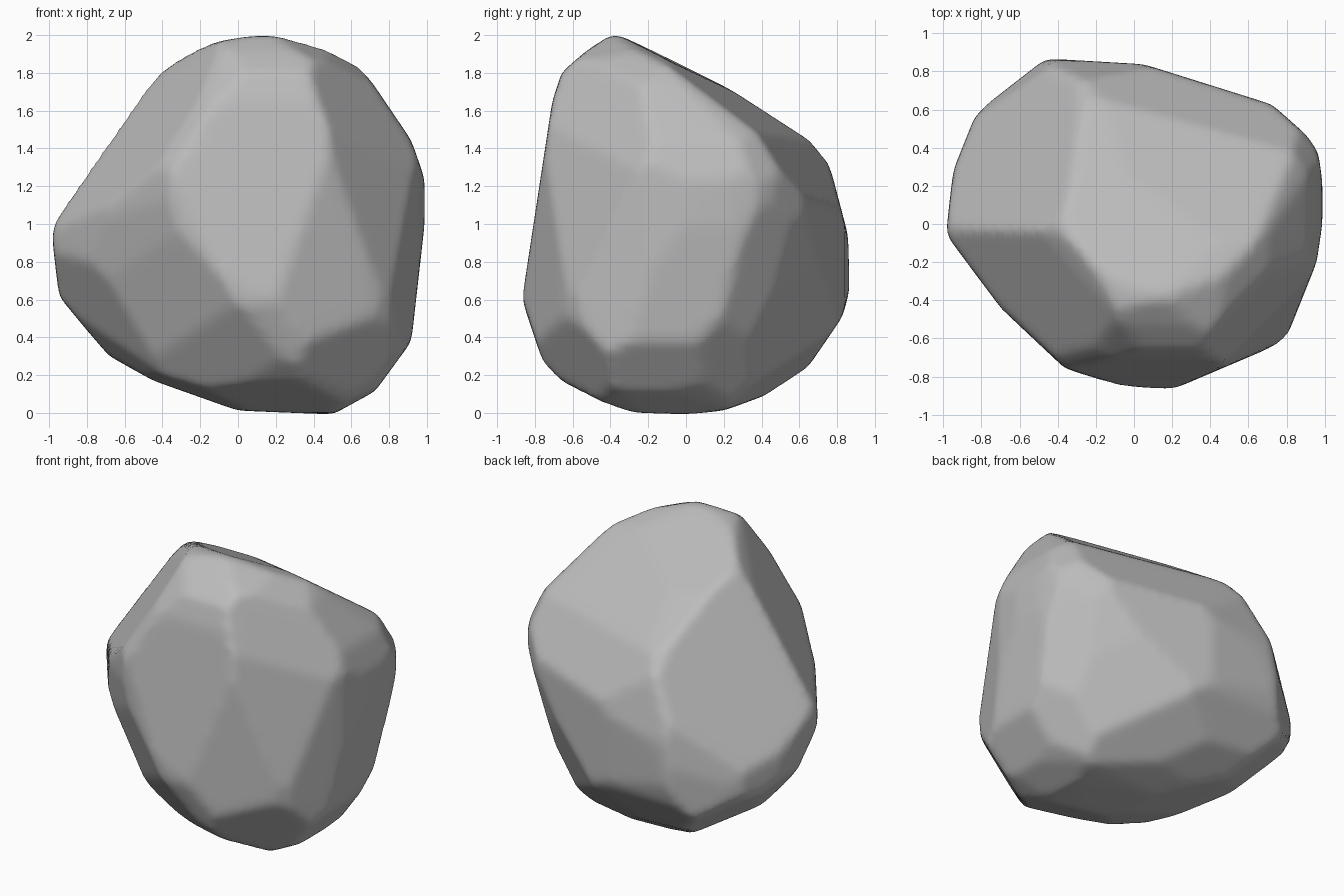
import bpy
import bmesh
from math import sin, cos, radians
from mathutils import Vector

MARGIN = 0.008

cube = bpy.data.objects.get("Cube")
if cube:
    bpy.data.objects.remove(cube, do_unlink=True)


def axes(azimuth, elevation):
    """Horizontal and vertical axes of a carving direction."""
    a, e = radians(azimuth), radians(elevation)
    across = Vector((cos(a), sin(a), 0))
    upward = Vector((-sin(a) * sin(e), cos(a) * sin(e), cos(e)))
    return across, upward


def hull_of(points):
    """Convex mesh around a set of points."""
    bm = bmesh.new()
    for point in points:
        bm.verts.new(point)
    bmesh.ops.remove_doubles(bm, verts=bm.verts[:], dist=0.004)
    bmesh.ops.convex_hull(bm, input=bm.verts[:], use_existing_faces=False)
    loose = [v for v in bm.verts if not v.link_faces]
    bmesh.ops.delete(bm, geom=loose, context="VERTS")
    return bm


def chop(bm, normal, distance):
    """Strike off everything beyond one plane and close the stone again."""
    normal = Vector(normal)
    length = normal.length
    normal = normal / length
    distance = distance / length + MARGIN
    if max(v.co.dot(normal) for v in bm.verts) <= distance:
        return bm
    everything = bm.verts[:] + bm.edges[:] + bm.faces[:]
    bmesh.ops.bisect_plane(bm, geom=everything, dist=0.0001,
                           plane_co=normal * distance, plane_no=normal,
                           clear_outer=True)
    points = [v.co.copy() for v in bm.verts]
    bm.free()
    return hull_of(points)


def carve(bm, azimuth, elevation, outline):
    """Chop along every edge of an outline seen from one direction."""
    across, upward = axes(azimuth, elevation)
    points = [Vector(p) for p in outline]
    middle = sum(points, Vector((0, 0))) / len(points)
    for start, end in zip(points, points[1:] + points[:1]):
        edge = end - start
        side = Vector((edge.y, -edge.x)).normalized()
        if side.dot(start - middle) < 0:
            side = -side
        reach = max(side.dot(p) for p in points)
        bm = chop(bm, across * side.x + upward * side.y, reach)
    return bm


# Outlines of the boulder from its main directions
front_outline = [
    (.14, 2), (.48, 1.93), (.58, 1.88), (.7, 1.75), (.91, 1.44), (.98, 1.24),
    (.98, 1), (.91, .38), (.72, .12), (.5, 0), (0, .02), (-.62, .24),
    (-.8, .45), (-.94, .62), (-.98, .95), (-.9, 1.15), (-.52, 1.7),
    (-.32, 1.88), (-.1, 1.96)]
side_outline = [
    (-.42, 2), (-.13, 1.95), (.63, 1.46), (.75, 1.32), (.85, .94), (.86, .65),
    (.82, .51), (.58, .16), (.2, .02), (0, 0), (-.28, .01), (-.58, .11),
    (-.72, .18), (-.86, .6), (-.7, 1.65), (-.65, 1.8)]
top_outline = [
    (-.46, .86), (.05, .83), (.72, .62), (.9, .46), (.96, .37), (.98, .22),
    (.98, 0), (.95, -.2), (.79, -.6), (.67, -.66), (.2, -.86), (-.08, -.84),
    (-.36, -.75), (-.6, -.56), (-.98, -.05), (-.94, .28), (-.82, .58)]
front_corner_outline = [
    (-.17, 1.75), (-.3, 1.75), (-.72, 1.3), (-.81, 1.08), (-.76, .74),
    (-.6, .28), (-.37, -.03), (-.16, -.19), (.09, -.24), (.35, -.19),
    (.59, -.05), (.78, .23), (.97, .91), (.97, 1.04), (.92, 1.19), (.83, 1.34),
    (.38, 1.53)]
back_corner_outline = [
    (.15, 1.98), (-.22, 1.95), (-.39, 1.87), (-.84, 1.49), (-.97, 1.24),
    (-.97, 1.05), (-.85, .66), (-.67, .22), (-.4, .01), (-.05, -.12),
    (.37, .01), (.57, .2), (.81, .65), (.78, 1.27), (.59, 1.64), (.41, 1.87)]
low_corner_outline = [
    (-.38, 1.83), (-.52, 1.85), (-.67, 1.74), (-.84, 1.37), (-.97, .64),
    (-.96, .5), (-.72, .09), (-.19, -.02), (.23, .03), (.61, .17), (.92, .4),
    (.98, .46), (.98, .58), (.89, 1.06), (.72, 1.36), (.52, 1.54)]

# Rough block, carved direction by direction
block = [Vector((x, y, z)) for x in (-1.1, 1.1) for y in (-1, 1)
         for z in (-.1, 2.1)]
stone = hull_of(block)
for azimuth, elevation, outline in (
        (0, 0, front_outline), (90, 0, side_outline), (0, 90, top_outline),
        (45, 25, front_corner_outline), (225, 25, back_corner_outline),
        (135, -20, low_corner_outline)):
    stone = carve(stone, azimuth, elevation, outline)

# Broad flat facets: sloping top, upper back, back flank, front shoulder
for normal, distance in (((.15, .69, 1), 1.86), ((.25, 1, .65), 1.54),
                         ((-.82, .49, .58), 1.37), ((-1, -.53, .69), 1.68)):
    stone = chop(stone, normal, distance)

bmesh.ops.recalc_face_normals(stone, faces=stone.faces[:])
mesh = bpy.data.meshes.new("boulder")
stone.to_mesh(mesh)
stone.free()
boulder = bpy.data.objects.new("boulder", mesh)
bpy.context.collection.objects.link(boulder)

# Worn edges between the facets
remesh = boulder.modifiers.new("even_surface", "REMESH")
remesh.mode = "VOXEL"
remesh.voxel_size = 0.03
remesh.use_smooth_shade = True
worn = boulder.modifiers.new("worn_edges", "SMOOTH")
worn.factor = 0.5
worn.iterations = 7
for polygon in mesh.polygons:
    polygon.use_smooth = True

# Plain grey stone
grey = (0.5, 0.5, 0.5, 1)
material = bpy.data.materials.new("grey_stone")
material.use_nodes = True
material.diffuse_color = grey
shader = next(n for n in material.node_tree.nodes if n.type == "BSDF_PRINCIPLED")
shader.inputs["Base Color"].default_value = grey
shader.inputs["Roughness"].default_value = 0.9
mesh.materials.append(material)
